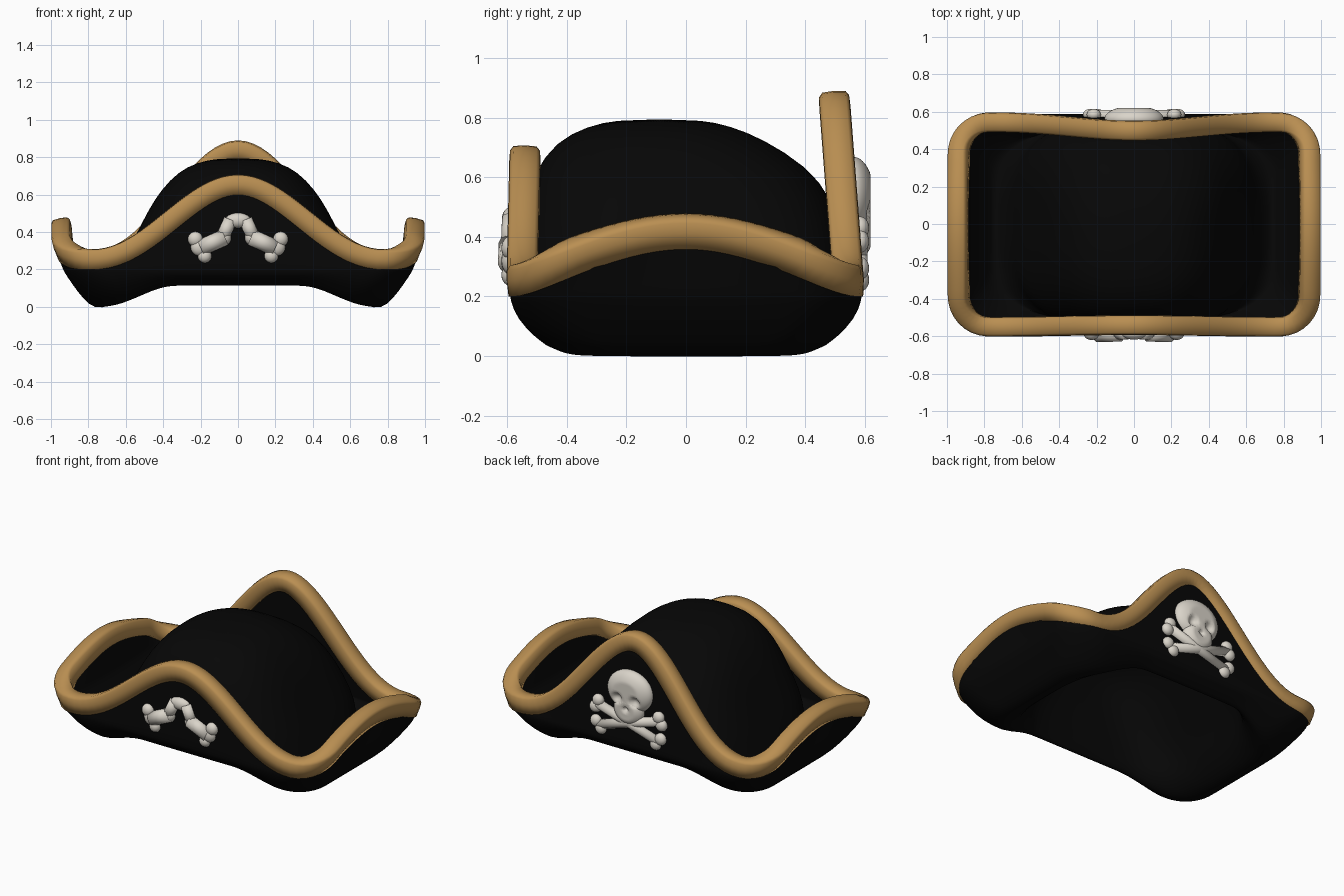
import bpy, bmesh, math
from mathutils import Vector, Matrix

if "Cube" in bpy.data.objects:
    bpy.data.objects.remove(bpy.data.objects["Cube"])


def material(name, col):
    m = bpy.data.materials.new(name)
    m.diffuse_color = (*col, 1)
    m.use_nodes = True
    m.node_tree.nodes["Principled BSDF"].inputs["Base Color"].default_value = m.diffuse_color
    return m


FELT = material("black felt", (0.002, 0.002, 0.002))
TRIM = material("tan trim", (0.49, 0.275, 0.085))
BONE = material("bone white", (0.7, 0.66, 0.59))


def finish(name, bm, mat):
    me = bpy.data.meshes.new(name)
    bm.to_mesh(me)
    bm.free()
    for p in me.polygons:
        p.use_smooth = True
    me.materials.append(mat)
    ob = bpy.data.objects.new(name, me)
    bpy.context.collection.objects.link(ob)
    return ob


def round_rect(hx, hy, r=0.2):
    """Counter-clockwise rounded rectangle with a fixed point count."""
    pts = []
    cx, cy = hx - r, hy - r
    corners = [(cx, cy, 0), (-cx, cy, 90), (-cx, -cy, 180), (cx, -cy, 270)]
    for k, (x, y, a) in enumerate(corners):
        for i in range(9):
            t = math.radians(a + i * 90 / 8)
            pts.append(Vector((x + r * math.cos(t), y + r * math.sin(t), 0)))
        nx, ny, _ = corners[(k + 1) % 4]
        t = math.radians(a + 90)
        p, q = pts[-1], Vector((nx + r * math.cos(t), ny + r * math.sin(t), 0))
        n = 40 if k % 2 == 0 else 18
        pts += [p.lerp(q, i / n) for i in range(1, n)]
    return pts


def smooth(a, b, x):
    t = min(1, max(0, (x - a) / (b - a)))
    return t * t * (3 - 2 * t)


def under(x):
    """Height of the hat's underside along x."""
    return 0.12 * (1 - smooth(0.33, 0.73, abs(x)))


def pinch(pts, k):
    """Narrow a ring in y towards its two ends."""
    return [Vector((p.x, p.y * (1 - k * smooth(0.35, 0.75, abs(p.x))), 0)) for p in pts]


def rim_height(p):
    h = 0.305
    if abs(p.x) < 0.78:
        c = math.cos(math.pi / 2 * p.x / 0.78)
        h += 0.585 * c ** 2.2 if p.y > 0 else 0.4 * c ** 2
    side = max(0, math.cos(math.pi / 2 * min(1, abs(p.y) / 0.585)))
    return h + 0.158 * side ** 1.2 * smooth(0.7, 0.95, abs(p.x))


# rim line, leaning inwards where it is tall
rim = []
for p in round_rect(0.99, 0.589):
    h = rim_height(p)
    lean = 0.985 - 0.13 * (h - 0.305) if p.y > 0 else 1 - 0.04 * (h - 0.305)
    rim.append(Vector((p.x, p.y * lean, h)))
N = len(rim)
angles = [math.atan2(p.y / 0.587, p.x / 0.985) for p in rim]


def boxy(a, n):
    """Point of a unit superellipse in direction a."""
    c, s = math.cos(a), math.sin(a)
    k = (abs(c) ** n + abs(s) ** n) ** (-1 / n)
    return c * k, s * k


# rings of the hat, from the crown top out to the rim
rings = []
for z, rx, yf, yb, n in [(.73, .1, .22, .04, 2), (.71, .2, .31, .13, 2.2),
                         (.67, .28, .395, .23, 2.5), (.59, .355, .45, .36, 2.9),
                         (.5, .415, .475, .435, 3.2), (.35, .49, .49, .48, 3.8),
                         (.22, .56, .485, .485, 4)]:
    ring = []
    for a in angles:
        c, s = boxy(a, n)
        ring.append(Vector((rx * c, (yb - yf) / 2 + (yf + yb) / 2 * s, z)))
    rings.append(ring)
edge = pinch([Vector((.61 * c, .482 * s, 0)) for c, s in (boxy(a, 3.2) for a in angles)], .08)
rings.append([Vector((p.x, p.y, under(p.x) + 0.06)) for p in edge])
floor = pinch(round_rect(0.765, 0.505, 0.25), 0.13)
mid = [p.lerp(q, 0.5) for p, q in zip(edge, floor)]
rings.append([Vector((p.x, p.y, under(p.x))) for p in mid])
rings.append([Vector((p.x, p.y, under(p.x) - 0.014)) for p in floor])
for hx, hy, up, k in [(0.83, 0.54, 0.045, 0.08), (0.885, 0.578, 0.12, 0.02)]:
    rings.append([Vector((p.x, p.y, under(p.x) * (1 - up * 5) + up))
                  for p in pinch(round_rect(hx, hy, 0.22), k)])
base = [Vector((p.x, p.y, 0.19)) for p in round_rect(0.932, 0.59)]
rings.append(base)
STEPS = 7
for s in range(1, STEPS + 1):
    rings.append([b.lerp(r - Vector((0, 0, 0.03)), s / STEPS) for b, r in zip(base, rim)])

# hat body: crown and upturned brim as one felt sheet
bm = bmesh.new()
vr = [[bm.verts.new(p) for p in ring] for ring in rings]
bm.faces.new(vr[0])
for i in range(N):
    j = (i + 1) % N
    for a, b in zip(vr, vr[1:]):
        bm.faces.new((a[i], b[i], b[j], a[j]))
hat = finish("hat_body", bm, FELT)
sol = hat.modifiers.new("thickness", 'SOLIDIFY')
sol.thickness = 0.065
sol.offset = 1
sub = hat.modifiers.new("smooth", 'SUBSURF')
sub.levels = sub.render_levels = 1

# trim: rounded band swept along the rim, lying in the brim wall
section = [(.006, -.106), (.013, -.05), (.011, -.015), (0, 0), (-.04, .003), (-.078, 0),
           (-.09, -.015), (-.092, -.05), (-.086, -.1)]
bm = bmesh.new()
loops = []
for i in range(N):
    t = (rim[(i + 1) % N] - rim[i - 1]).normalized()
    out = t.cross(rim[i] - base[i]).normalized()
    up = out.cross(t).normalized()
    loops.append([bm.verts.new(rim[i] + out * o + up * u) for o, u in section])
for i in range(N):
    a, b = loops[i], loops[(i + 1) % N]
    for k in range(len(section)):
        m = (k + 1) % len(section)
        bm.faces.new((a[k], b[k], b[m], a[m]))
bmesh.ops.recalc_face_normals(bm, faces=bm.faces)
finish("brim_trim", bm, TRIM)


def ball(bm, c, s, seg=20):
    mat = Matrix.Translation(c) @ Matrix.Diagonal((*s, 1))
    bmesh.ops.create_uvsphere(bm, u_segments=seg, v_segments=seg // 2 + 2,
                              radius=1, matrix=mat)


def rod(bm, p, q, r):
    p, q = Vector(p), Vector(q)
    d = q - p
    mat = Matrix.Translation((p + q) / 2) @ d.to_track_quat('Z', 'Y').to_matrix().to_4x4()
    bmesh.ops.create_cone(bm, segments=14, radius1=r, radius2=r, depth=d.length,
                          cap_ends=True, matrix=mat)


# back emblem: flattened skull with dented eyes and nose
bm = bmesh.new()
ball(bm, (0, 0.562, 0.535), (0.158, 0.07, 0.133), 64)
ball(bm, (0, 0.572, 0.425), (0.105, 0.06, 0.1), 48)
for v in bm.verts:
    v.co.y = max(0.54, min(v.co.y, 0.62))
    for x, z, r in [(-.062, .495, .036), (.062, .495, .036), (0, .435, .018)]:
        d = math.hypot(v.co.x - x, v.co.z - z)
        if d < r and v.co.y > 0.57:
            v.co.y -= 0.03 * (1 - (d / r) ** 2)
finish("back_skull", bm, BONE)

# back emblem: crossed bones with knobbed ends
bm = bmesh.new()
for s in (-1, 1):
    rod(bm, (-.22 * s, .58, .405), (.21 * s, .58, .275), .03)
    for x, z in [(-.215, .43), (-.235, .385), (.23, .295), (.195, .255)]:
        ball(bm, (x * s, .585, z), (.038, .03, .038))
finish("back_crossbones", bm, BONE)

# front emblem: low arch of bone with knobbed ends
bm = bmesh.new()
for s in (-1, 1):
    rod(bm, (.2 * s, -.588, .315), (.07 * s, -.586, .372), .044)
    rod(bm, (.085 * s, -.586, .365), (.04 * s, -.582, .465), .036)
    ball(bm, (.08 * s, -.586, .37), (.044, .036, .044))
    for x, z, r in [(.228, .362, .04), (.205, .32, .048), (.178, .272, .037)]:
        ball(bm, (x * s, -.588, z), (r, .032, r))
ball(bm, (0, -.582, .462), (.07, .036, .04))
finish("front_bones", bm, BONE)
